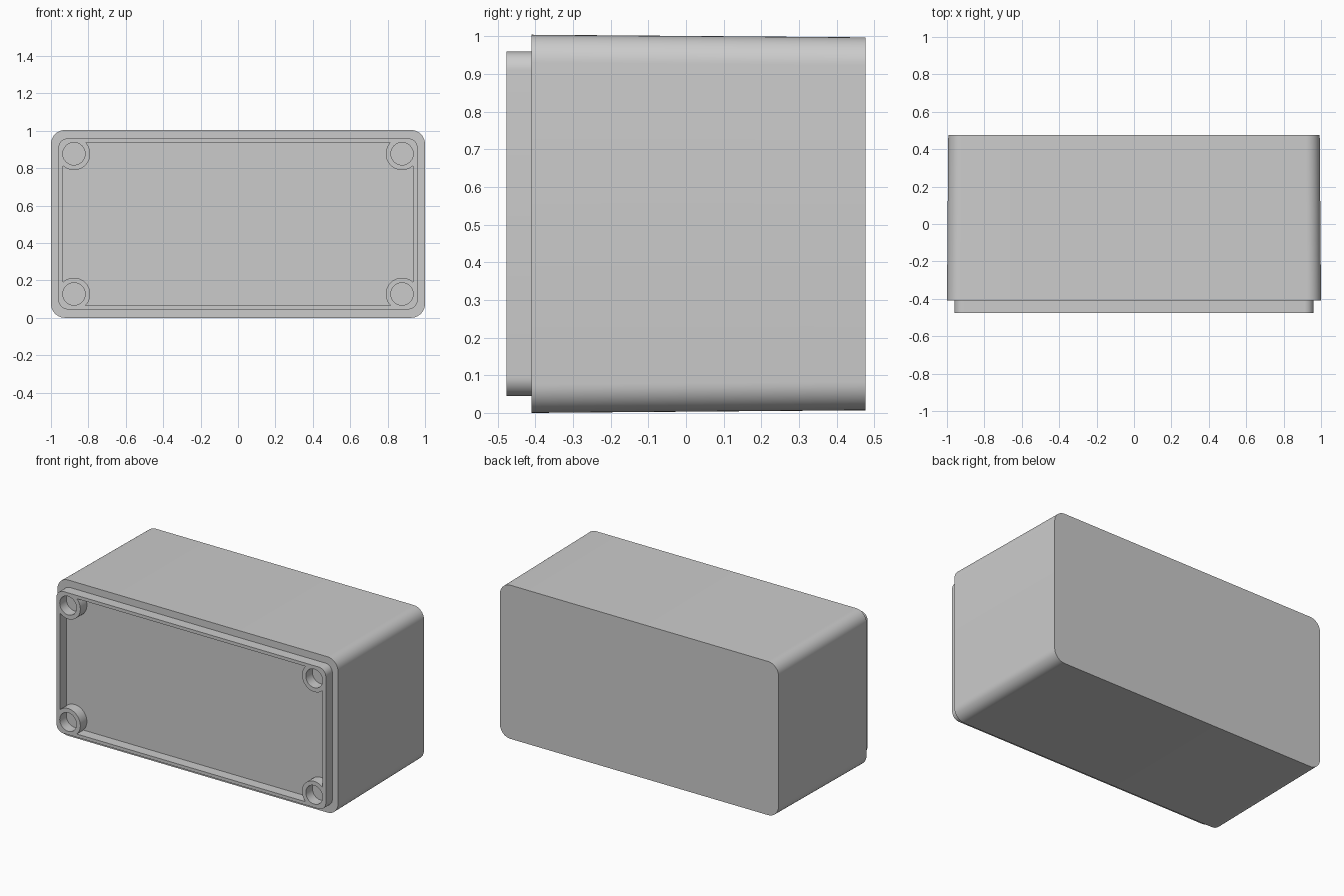
import bpy, bmesh, math

cube = bpy.data.objects.get("Cube")
if cube:
    bpy.data.objects.remove(cube, do_unlink=True)

MID = 0.502                       # height of the box centre line
FRONT, SEAT, BACK = -0.477, -0.41, 0.476
BOSS_X, BOSS_Z, BOSS_R, HOLE_R = 0.877, 0.375, 0.087, 0.06
WALL_X, WALL_Z = 0.935, 0.436     # inside of the lip
CORNERS = [(1, 1), (-1, 1), (-1, -1), (1, -1)]

grey = bpy.data.materials.new("grey plastic")
grey.use_nodes = True
colour = (0.6, 0.6, 0.6, 1)
grey.diffuse_color = colour
grey.node_tree.nodes["Principled BSDF"].inputs["Base Color"].default_value = colour


def arc(cx, cz, r, start, end, steps):
    angles = [start + (end - start) * i / steps for i in range(steps + 1)]
    return [(cx + r * math.cos(a), cz + r * math.sin(a)) for a in angles]


def rounded_rect(hx, hz, r):
    points = []
    for i, (sx, sz) in enumerate(CORNERS):
        a = i * math.pi / 2
        points += arc(sx * (hx - r), sz * (hz - r), r, a, a + math.pi / 2, 10)
    return points


def inner_outline():
    """Inside edge of the lip, running around the inner side of each boss."""
    a = -math.acos((WALL_X - BOSS_X) / BOSS_R)
    b = -math.pi - math.asin((WALL_Z - BOSS_Z) / BOSS_R)
    local = arc(0, 0, BOSS_R, a, b, 24)
    points = []
    for sx, sz in CORNERS:
        run = local if sx * sz > 0 else local[::-1]
        points += [(sx * (BOSS_X + x), sz * (BOSS_Z + z)) for x, z in run]
    return points


def add_loop(bm, points, y):
    verts = [bm.verts.new((x, y, MID + z)) for x, z in points]
    edges = [bm.edges.new((v, verts[i - 1])) for i, v in enumerate(verts)]
    return verts, edges


def finish(name, bm):
    bmesh.ops.recalc_face_normals(bm, faces=bm.faces)
    mesh = bpy.data.meshes.new(name)
    bm.to_mesh(mesh)
    bm.free()
    obj = bpy.data.objects.new(name, mesh)
    bpy.context.collection.objects.link(obj)
    mesh.materials.append(grey)
    bpy.ops.object.select_all(action="DESELECT")
    obj.select_set(True)
    bpy.context.view_layer.objects.active = obj
    bpy.ops.object.shade_smooth_by_angle(angle=math.radians(30))


# Box body, tapering slightly towards the back
bm = bmesh.new()
front, front_edges = add_loop(bm, rounded_rect(1.0, 0.502, 0.075), SEAT)
back, back_edges = add_loop(bm, rounded_rect(0.993, 0.495, 0.075), BACK)
bmesh.ops.bridge_loops(bm, edges=front_edges + back_edges)
bm.faces.new(front)
bm.faces.new(back)
finish("box_body", bm)

# Raised lip with four corner screw bosses
bm = bmesh.new()
outlines = [rounded_rect(0.96, 0.457, 0.05), inner_outline()]
for sx, sz in CORNERS:
    outlines.append(arc(sx * BOSS_X, sz * BOSS_Z, HOLE_R, 0, 2 * math.pi, 32)[:-1])
edges = []
for outline in outlines:
    edges += add_loop(bm, outline, FRONT)[1]
bmesh.ops.triangle_fill(bm, edges=edges, use_beauty=True, normal=(0, -1, 0))
solid = bmesh.ops.extrude_face_region(bm, geom=bm.faces[:], use_keep_orig=True)
moved = [v for v in solid["geom"] if isinstance(v, bmesh.types.BMVert)]
bmesh.ops.translate(bm, verts=moved, vec=(0, SEAT - FRONT + 0.005, 0))
finish("front_lip", bm)
